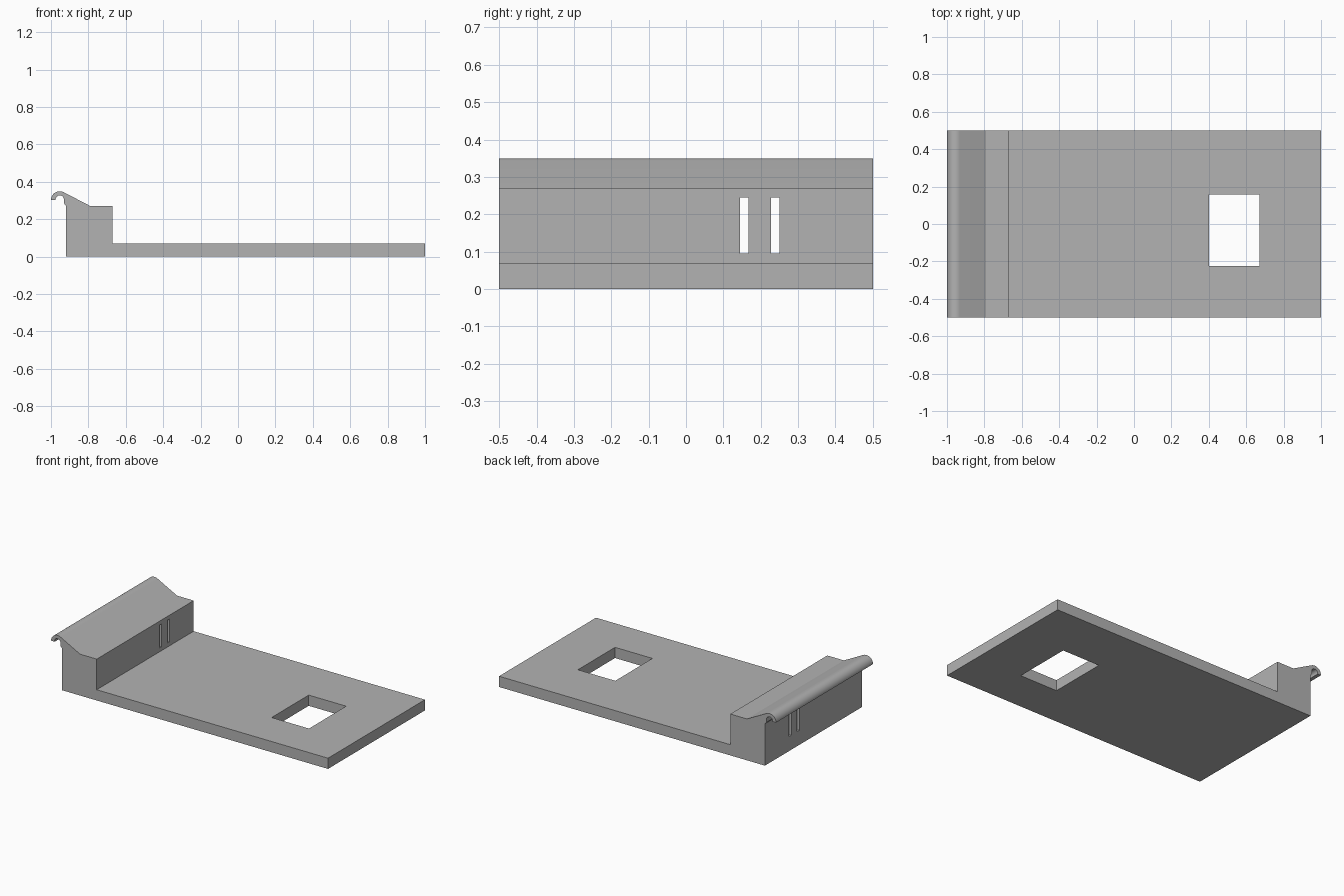
import bpy, bmesh
from math import sin, cos, radians

if "Cube" in bpy.data.objects:
    bpy.data.objects.remove(bpy.data.objects["Cube"])

grey = bpy.data.materials.new("plain grey")
grey.use_nodes = True
grey.diffuse_color = (0.45, 0.45, 0.45, 1)
grey.node_tree.nodes["Principled BSDF"].inputs["Base Color"].default_value = grey.diffuse_color


def arc(cx, cz, r, start, end, steps):
    angles = [radians(start + (end - start) * i / steps) for i in range(steps + 1)]
    return [(cx + r * cos(a), cz + r * sin(a)) for a in angles]


def extrude_profile(name, points, y0, y1):
    """Extrude an x-z outline from y0 to y1."""
    bm = bmesh.new()
    face = bm.faces.new([bm.verts.new((x, y0, z)) for x, z in points])
    side = bmesh.ops.extrude_face_region(bm, geom=[face])
    verts = [v for v in side["geom"] if isinstance(v, bmesh.types.BMVert)]
    bmesh.ops.translate(bm, verts=verts, vec=(0, y1 - y0, 0))
    bmesh.ops.recalc_face_normals(bm, faces=bm.faces)
    mesh = bpy.data.meshes.new(name)
    bm.to_mesh(mesh)
    bm.free()
    mesh.materials.append(grey)
    obj = bpy.data.objects.new(name, mesh)
    bpy.context.collection.objects.link(obj)
    return obj


def cut_box(target, x0, x1, y0, y1, z0, z1):
    """Cut a rectangular opening and bake it into the target."""
    cutter = extrude_profile("opening_cutter", [(x0, z0), (x1, z0), (x1, z1), (x0, z1)], y0, y1)
    cutter.hide_render = True
    mod = target.modifiers.new("opening", "BOOLEAN")
    mod.operation, mod.solver, mod.object = "DIFFERENCE", "EXACT", cutter
    bpy.context.view_layer.objects.active = target
    bpy.ops.object.modifier_apply(modifier=mod.name)
    bpy.data.objects.remove(cutter)


# Flat base, raised block, sloping lip and curled hook in one outline
outline = [(-0.92, 0), (1, 0), (1, 0.07), (-0.67, 0.07), (-0.67, 0.27), (-0.79, 0.27)]
outline += arc(-0.953, 0.302, 0.047, 62, 180, 16)
outline += arc(-0.953, 0.305, 0.022, 190, 0, 14)
outline += [(-0.931, 0.286), (-0.926, 0.279), (-0.92, 0.273)]
plate = extrude_profile("base_plate_with_hooked_lip", outline, -0.5, 0.5)

# Rectangular window through the base
cut_box(plate, 0.4, 0.67, -0.225, 0.158, -0.1, 0.2)

# Two upright slots through the raised block
for y in (0.145, 0.228):
    cut_box(plate, -1.1, -0.6, y, y + 0.022, 0.095, 0.245)

bpy.ops.object.select_all(action="DESELECT")
plate.select_set(True)
bpy.context.view_layer.objects.active = plate
bpy.ops.object.shade_smooth_by_angle(angle=radians(25))
